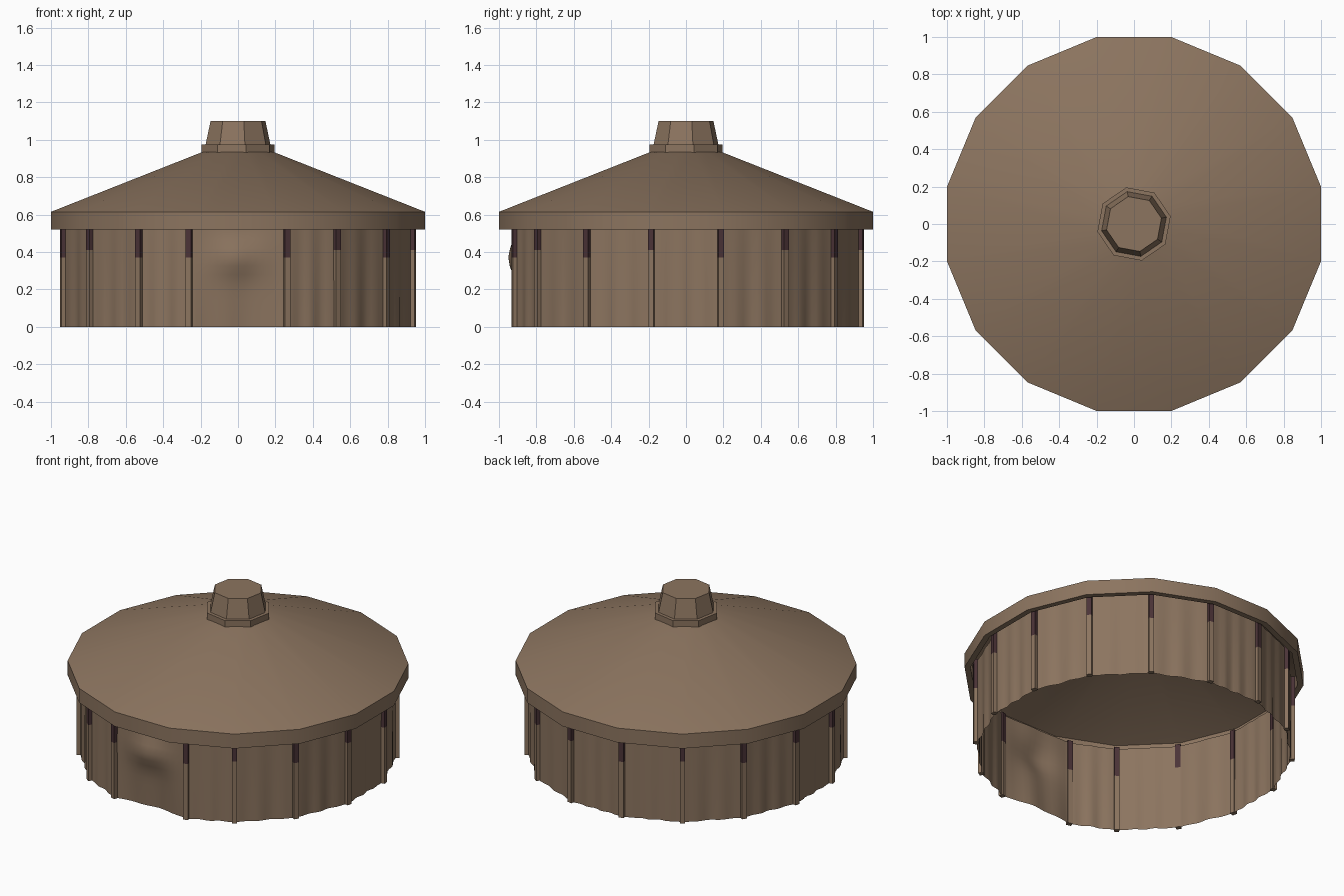
import bpy, bmesh, math, random
from mathutils import Matrix

if "Cube" in bpy.data.objects:
    bpy.data.objects.remove(bpy.data.objects["Cube"])
random.seed(4)

def material(name, rgb):
    m = bpy.data.materials.new(name)
    m.diffuse_color = (*rgb, 1)
    m.use_nodes = True
    m.node_tree.nodes["Principled BSDF"].inputs["Base Color"].default_value = m.diffuse_color
    return m

CANVAS = material("brown_canvas", (0.262, 0.176, 0.115))
PLUM = material("dark_plum_wood", (0.070, 0.033, 0.038))

def finish(bm, name, mats, angle=None):
    me = bpy.data.meshes.new(name)
    bm.to_mesh(me)
    bm.free()
    ob = bpy.data.objects.new(name, me)
    bpy.context.collection.objects.link(ob)
    for m in mats:
        me.materials.append(m)
    if angle:
        bpy.ops.object.select_all(action='DESELECT')
        ob.select_set(True)
        bpy.context.view_layer.objects.active = ob
        bpy.ops.object.shade_smooth_by_angle(angle=math.radians(angle))
    return ob

def lathe(name, profile, sides, start, cap_first, cap_last, angle=None):
    """Rings of (radius, z) joined into a many-sided turned form."""
    bm = bmesh.new()
    rings = []
    for r, z in profile:
        rings.append([bm.verts.new((r * math.cos(start + i * math.tau / sides),
                                    r * math.sin(start + i * math.tau / sides), z))
                      for i in range(sides)])
    for a, b in zip(rings, rings[1:]):
        for i in range(sides):
            j = (i + 1) % sides
            bm.faces.new((a[i], a[j], b[j], b[i]))
    if cap_first:
        bm.faces.new(rings[0][::-1])
    if cap_last:
        bm.faces.new(rings[-1])
    bmesh.ops.recalc_face_normals(bm, faces=bm.faces)
    return finish(bm, name, [CANVAS], angle)

# Sixteen-sided roof with hanging rim and underside
k = 1 / math.cos(math.pi / 16)
lathe("roof", [(0.19 * k, 0.915), (0.965 * k, 0.605), (0.965 * k, 0.52), (1.0 * k, 0.52),
               (1.0 * k, 0.615), (0.19 * k, 0.935)], 16, math.pi / 16, True, True, 28)

# Eight-sided collar and smoke vent
lathe("vent_collar", [(0.2, 0.925), (0.2, 0.975)], 8, math.radians(12), True, True)
lathe("smoke_vent", [(0.178, 0.97), (0.15, 1.1)], 8, math.radians(12), True, True)

# Post directions, measured from the front; the pair by the entrance is wider apart
angles = [11.25 + 22.5 * i for i in range(16)]
angles[0], angles[15] = 16, 344
angles = [math.radians(a) for a in angles]

def at(a, r):
    return r * math.sin(a), -r * math.cos(a)

# Cloth wall: panels strung between posts, with soft vertical folds
bm = bmesh.new()
COLS, ROWS = 14, 12
columns = []
for p in range(16):
    a0, a1 = angles[p], angles[(p + 1) % 16]
    (x0, y0), (x1, y1) = at(a0, 0.947), at(a1, 0.947)
    nx, ny = (x0 + x1), (y0 + y1)
    n = math.hypot(nx, ny)
    nx, ny = nx / n, ny / n
    ph, fr = random.uniform(0, 6), random.uniform(2, 3.5)
    for c in range(COLS):
        t = c / COLS
        col = []
        for r in range(ROWS + 1):
            z = 0.56 * r / ROWS
            env = math.sin(math.pi * t)
            d = 0.007 * env * math.sin(fr * math.tau * t + ph) * (1 - 0.6 * z / 0.56)
            if p == 15:  # entrance flap: swells at the top, tucks in below
                u = (t - 0.5) / 0.3
                d += 0.04 * env * math.exp(-u * u - ((z - 0.37) / 0.09) ** 2)
                d -= 0.025 * env * max(0, 1 - z / 0.3)
            col.append(bm.verts.new((x0 + (x1 - x0) * t + nx * d,
                                     y0 + (y1 - y0) * t + ny * d, z)))
        columns.append(col)
for i, a in enumerate(columns):
    b = columns[(i + 1) % len(columns)]
    for r in range(ROWS):
        bm.faces.new((a[r], b[r], b[r + 1], a[r + 1]))
finish(bm, "cloth_wall", [CANVAS], 40)

# Posts: lower part in canvas brown, bare dark wood at the top
bm = bmesh.new()
for i, a in enumerate(angles):
    split = (0.37, 0.41)[i % 2] if i not in (0, 15) else 0.37
    x, y = at(a, 0.951)
    for z0, z1, mat in ((0, split, 0), (split, 0.57, 1)):
        m = (Matrix.Translation((x, y, (z0 + z1) / 2)) @ Matrix.Rotation(a, 4, 'Z')
             @ Matrix.Diagonal((0.032, 0.03, z1 - z0, 1)))
        vs = bmesh.ops.create_cube(bm, size=1, matrix=m)["verts"]
        for f in {f for v in vs for f in v.link_faces}:
            f.material_index = mat
finish(bm, "wall_posts", [CANVAS, PLUM])
